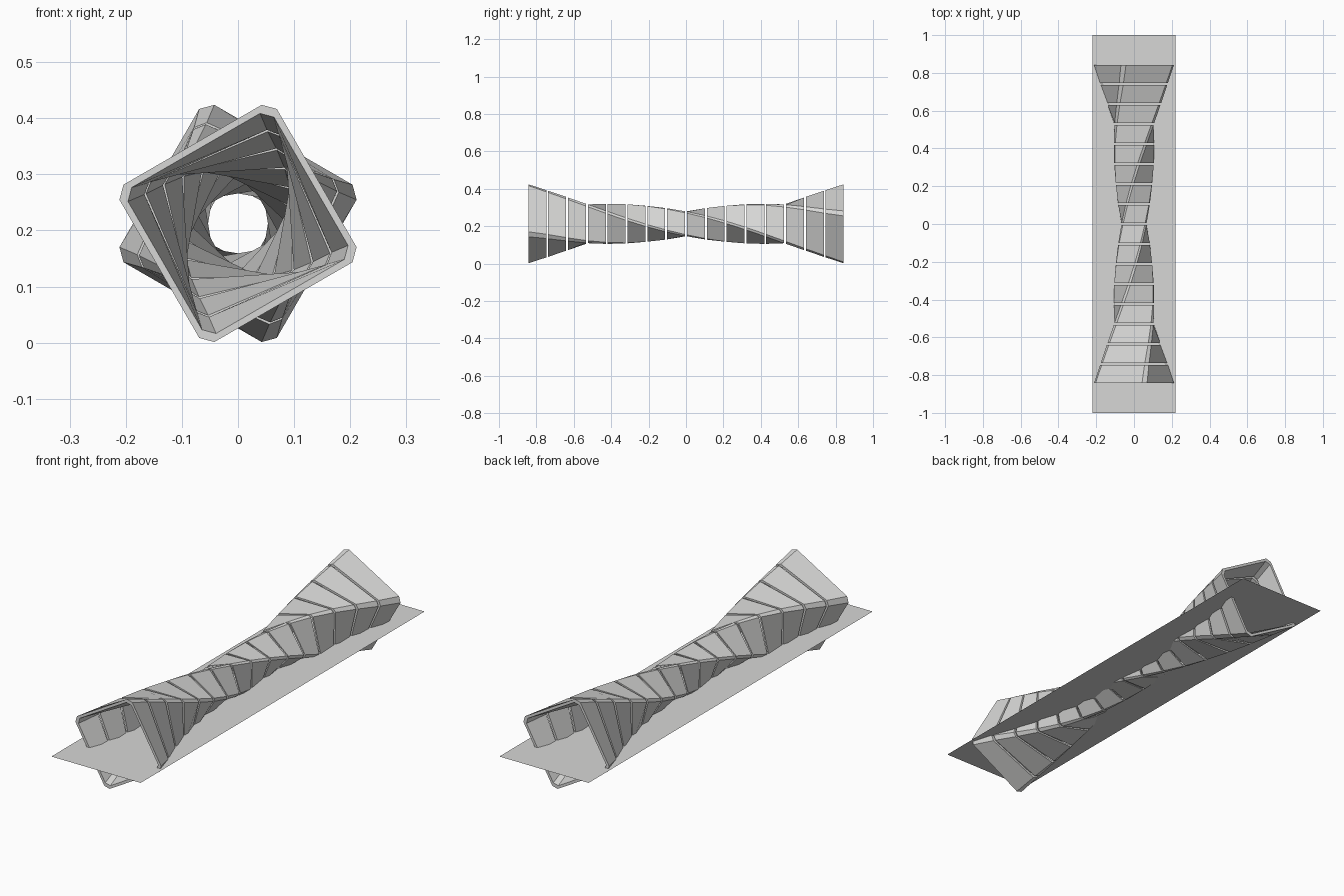
import bpy, bmesh, math

if "Cube" in bpy.data.objects:
    bpy.data.objects.remove(bpy.data.objects["Cube"])

HALF = 0.843        # half length of the tunnel
MID_Z = 0.2125      # axis height
COUNT = 16
GAP = 0.010
SEG = (2 * HALF - GAP * (COUNT - 1)) / COUNT
WALL = 0.928        # inner / outer scale

grey = bpy.data.materials.new("light_grey")
grey.diffuse_color = (0.68, 0.68, 0.67, 1)
grey.use_nodes = True
grey.node_tree.nodes["Principled BSDF"].inputs["Base Color"].default_value = grey.diffuse_color


def make_object(name, bm):
    mesh = bpy.data.meshes.new(name)
    bm.to_mesh(mesh)
    bm.free()
    mesh.materials.append(grey)
    obj = bpy.data.objects.new(name, mesh)
    bpy.context.collection.objects.link(obj)
    return obj


def section(bm, y, scale):
    """Chamfered square, twisted and flared by its distance from the middle."""
    t = y / HALF
    radius = (0.088 + 0.1275 * t * t) * scale
    turn = -45 - (160.7 * t - 40.7 * t ** 3)
    ring = []
    for k in range(4):
        for d in (-3.7, 3.7):
            a = math.radians(turn + 90 * k + d)
            ring.append(bm.verts.new((radius * math.cos(a), y,
                                      MID_Z + radius * math.sin(a))))
    return ring


def bridge(bm, a, b):
    n = len(a)
    for i in range(n):
        j = (i + 1) % n
        bm.faces.new((a[i], a[j], b[j], b[i]))


# Twisted tunnel: separate hollow frames with narrow gaps between them
for i in range(COUNT):
    y0 = -HALF + i * (SEG + GAP)
    y1 = y0 + SEG
    bm = bmesh.new()
    loops = [section(bm, y0, 1), section(bm, y1, 1),
             section(bm, y1, WALL), section(bm, y0, WALL)]
    for k in range(4):
        bridge(bm, loops[k], loops[(k + 1) % 4])
    bmesh.ops.recalc_face_normals(bm, faces=bm.faces)
    make_object(f"tunnel_frame_{i + 1}", bm)

# Flat walkway sheet running through the tunnel
bm = bmesh.new()
bm.faces.new([bm.verts.new(p) for p in
              ((-0.22, -1, 0.158), (0.22, -1, 0.158),
               (0.22, 1, 0.158), (-0.22, 1, 0.158))])
make_object("walkway_sheet", bm)
